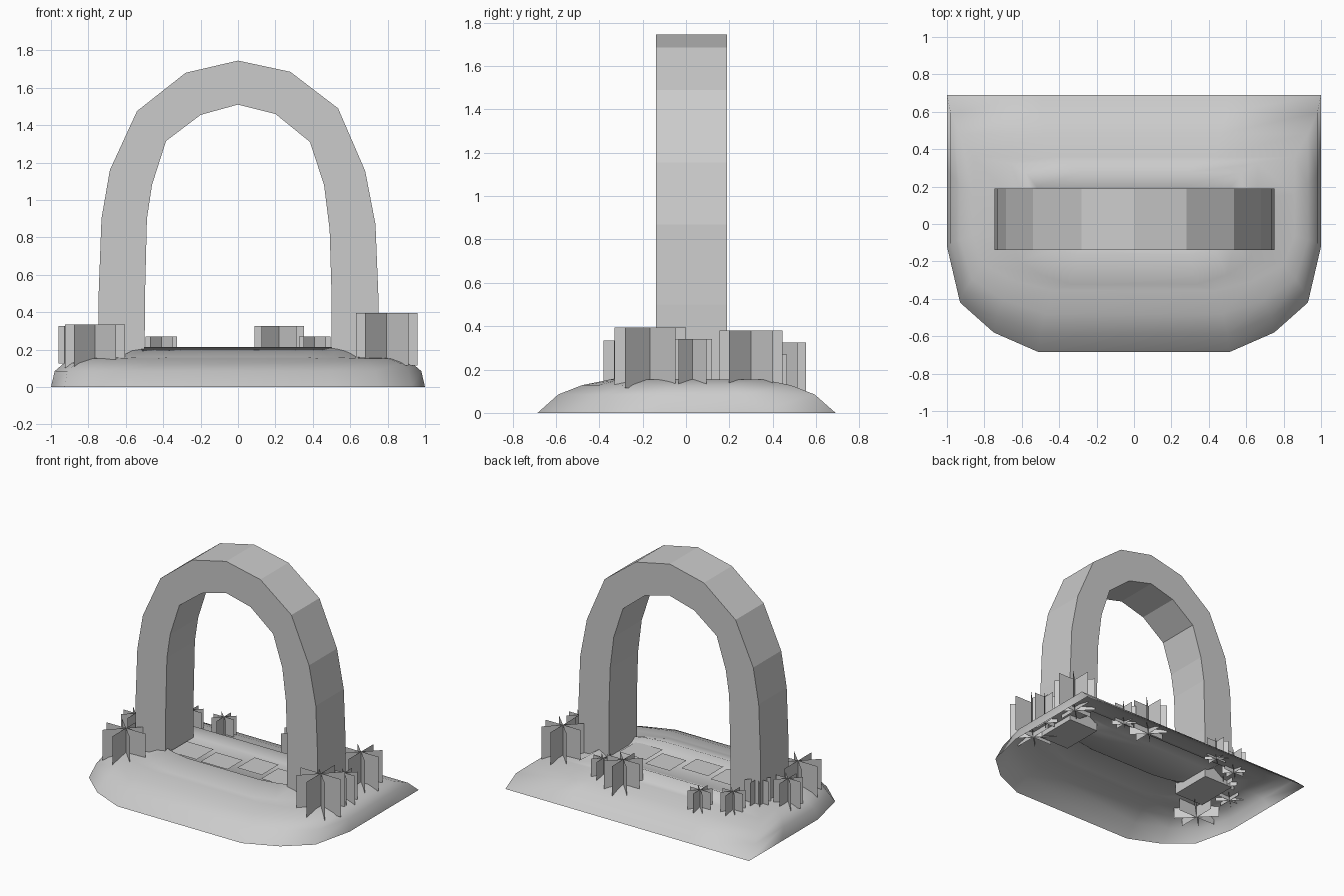
import bpy, bmesh, math
from mathutils import Matrix

if "Cube" in bpy.data.objects:
    bpy.data.objects.remove(bpy.data.objects["Cube"])


def finish(name, bm, smooth=False):
    me = bpy.data.meshes.new(name)
    bmesh.ops.recalc_face_normals(bm, faces=bm.faces)
    bm.to_mesh(me)
    bm.free()
    for p in me.polygons:
        p.use_smooth = smooth
    ob = bpy.data.objects.new(name, me)
    bpy.context.collection.objects.link(ob)
    return ob


# Ground mound: nested rings, open underneath, straight back edge, raised lip round a shallow path
half = [(.51, -.685), (.75, -.58), (.93, -.42), (1, -.12), (1, .3), (1, .69), (.5, .69)]
outline = half + [(-x, y) for x, y in reversed(half)]
# scale x, front scale y, back scale y, height
rings = [(1, 1, 1, 0), (.98, .86, .86, .085), (.93, .70, .70, .128), (.86, .52, .52, .153),
         (.66, .47, .47, .16), (.58, .24, .40, .215), (.52, .17, .29, .18)]
bm = bmesh.new()
loops = [[bm.verts.new((x * sx, y * (sb if y > 0 else sf), z)) for x, y in outline]
         for sx, sf, sb, z in rings]
n = len(outline)
for a, b in zip(loops, loops[1:]):
    for i in range(n):
        j = (i + 1) % n
        bm.faces.new((a[i], a[j], b[j], b[i]))
bm.faces.new(loops[-1])
finish("ground_mound", bm, True)

# Stone arch: paired outer and inner points
outer = [(-.745, .12), (-.745, .5), (-.73, .9), (-.685, 1.16), (-.54, 1.475), (-.28, 1.68), (0, 1.745),
         (.28, 1.685), (.535, 1.49), (.68, 1.155), (.735, .87), (.75, .5), (.75, .12)]
inner = [(-.5, .12), (-.497, .5), (-.487, .9), (-.46, 1.08), (-.385, 1.315), (-.2, 1.455), (0, 1.51),
         (.2, 1.46), (.385, 1.31), (.46, 1.08), (.49, .84), (.5, .5), (.5, .12)]
bm = bmesh.new()
sections = []
for (ox, oz), (ix, iz) in zip(outer, inner):
    sections.append([bm.verts.new(p) for p in
                     ((ox, -.138, oz), (ox, .19, oz), (ix, .19, iz), (ix, -.138, iz))])
for a, b in zip(sections, sections[1:]):
    for i in range(4):
        j = (i + 1) % 4
        bm.faces.new((a[i], a[j], b[j], b[i]))
bm.faces.new(sections[0])
bm.faces.new(sections[-1])
finish("stone_arch", bm)

# Flat paving slabs, almost flush with the path between the legs
for k, (x, y, w, d) in enumerate([(-.38, .0, .22, .2), (-.12, -.02, .22, .18),
                                  (.13, .05, .2, .2), (.37, .0, .22, .2)]):
    bm = bmesh.new()
    bmesh.ops.create_grid(bm, x_segments=1, y_segments=1, size=.5,
                          matrix=Matrix.Translation((x, y, .188)) @ Matrix.Diagonal((w, d, 1, 1)))
    finish(f"paving_slab_{k + 1}", bm)

# Grass tufts: four crossed upright cards (x, y, radius, top)
tufts = [(.795, -.165, .165, .395), (.80, .30, .145, .38), (.85, .03, .09, .34),
         (-.765, -.22, .16, .335), (-.86, .03, .1, .325), (-.70, .16, .09, .33),
         (-.63, .35, .085, .29), (-.41, .42, .085, .27), (.41, .38, .085, .27),
         (.22, .42, .133, .325)]
for k, (x, y, r, top) in enumerate(tufts):
    bm = bmesh.new()
    low = min(top - 1.7 * r, .125)
    for i in range(4):
        a = i * math.pi / 4
        dx, dy = r * math.cos(a), r * math.sin(a)
        bm.faces.new([bm.verts.new(p) for p in
                      ((x - dx, y - dy, low), (x + dx, y + dy, low),
                       (x + dx, y + dy, top), (x - dx, y - dy, top))])
    finish(f"grass_tuft_{k + 1}", bm)
